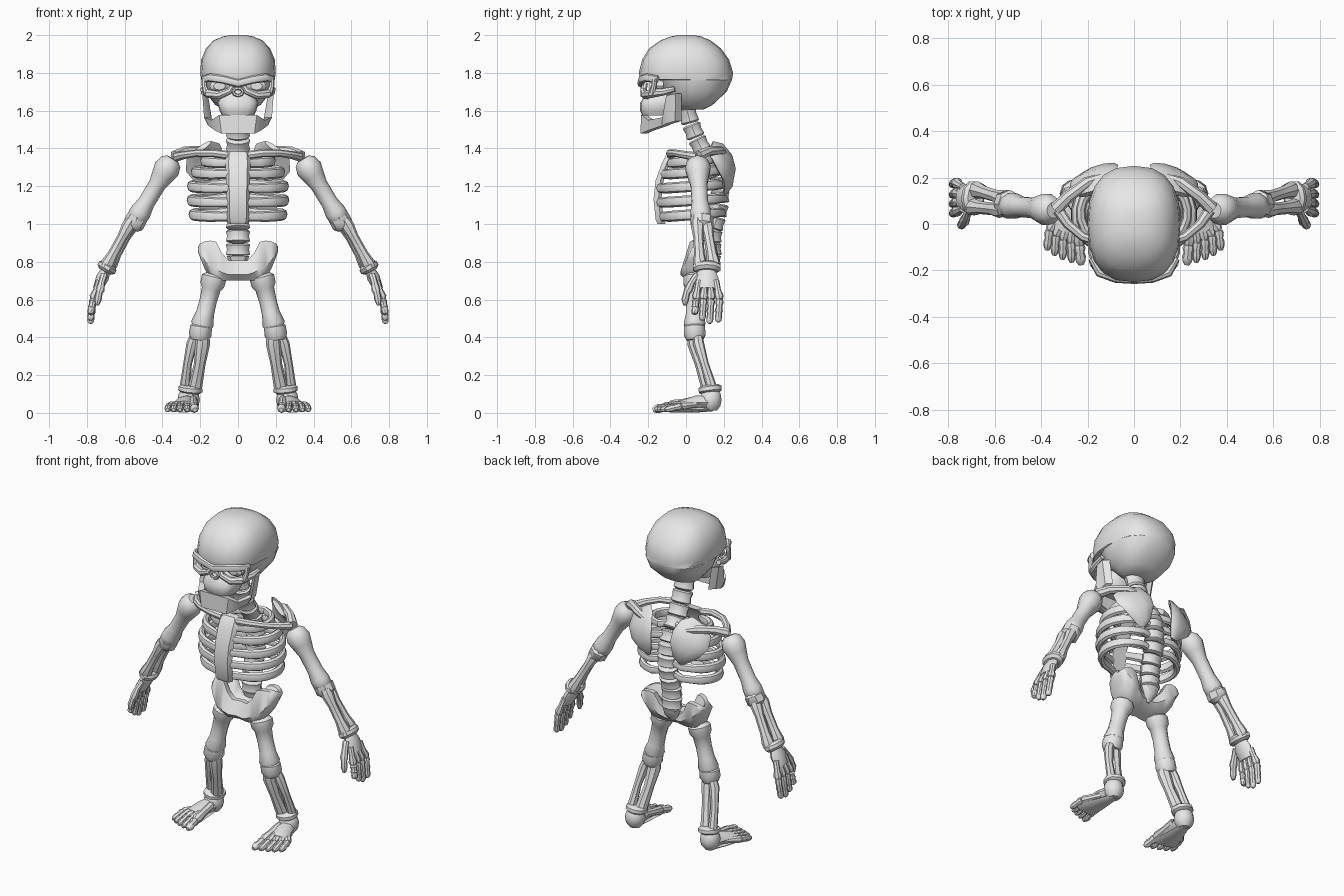
import bpy, bmesh, math
from mathutils import Vector

bone_mat = bpy.data.materials.new("bone_grey")
bone_mat.diffuse_color = (0.8, 0.8, 0.8, 1)


def loft(name, rings, mirror=False, angle=40):
    """Skin a list of closed rings, cap the ends, optionally mirror across x."""
    bm = bmesh.new()
    vs = [[bm.verts.new(p) for p in r] for r in rings]
    n = len(vs[0])
    for a, b in zip(vs, vs[1:]):
        for i in range(n):
            j = (i + 1) % n
            bm.faces.new((a[i], a[j], b[j], b[i]))
    bm.faces.new(vs[0])
    bm.faces.new(vs[-1])
    bmesh.ops.recalc_face_normals(bm, faces=bm.faces)
    me = bpy.data.meshes.new(name)
    bm.to_mesh(me)
    bm.free()
    me.materials.append(bone_mat)
    ob = bpy.data.objects.new(name, me)
    bpy.context.collection.objects.link(ob)
    bpy.ops.object.select_all(action='DESELECT')
    ob.select_set(True)
    bpy.context.view_layer.objects.active = ob
    bpy.ops.object.shade_smooth_by_angle(angle=math.radians(angle))
    if mirror:
        ob.modifiers.new("mirror", 'MIRROR').use_mirror_merge = False
    return ob


def tube(name, path, radii, n=8, ref=(0, 1, 0), mirror=False):
    """Sweep an ellipse along a path; radii are numbers or (side, ref) pairs."""
    pts = [Vector(p) for p in path]
    rings = []
    for i, p in enumerate(pts):
        t = (pts[min(i + 1, len(pts) - 1)] - pts[max(i - 1, 0)]).normalized()
        side = t.cross(Vector(ref)).normalized()
        up = side.cross(t)
        r = radii[i]
        ra, rb = r if isinstance(r, tuple) else (r, r)
        rings.append([p + side * ra * math.cos(k * math.tau / n)
                      + up * rb * math.sin(k * math.tau / n) for k in range(n)])
    return loft(name, rings, mirror)


def bone(name, a, b, profile, **kw):
    """Straight bone from a to b with a (position, radius) profile."""
    a, b = Vector(a), Vector(b)
    return tube(name, [a.lerp(b, t) for t, _ in profile], [r for _, r in profile], **kw)


def oval(z, w, yf, yb, n=20, e=0.8):
    """Horizontal rounded ring with half width w from yf to yb."""
    ring = []
    for k in range(n):
        c, s = math.cos(k * math.tau / n), math.sin(k * math.tau / n)
        ring.append((w * math.copysign(abs(c) ** e, c),
                     (yf + yb) / 2 + (yb - yf) / 2 * math.copysign(abs(s) ** e, s), z))
    return ring


# Skull
loft("cranium", [oval(*r) for r in [
    (1.605, .07, -.03, .09), (1.63, .12, -.06, .14), (1.70, .175, -.13, .215),
    (1.762, .192, -.165, .243), (1.766, .195, -.243, .244), (1.80, .2, -.25, .25),
    (1.87, .195, -.232, .228), (1.93, .17, -.195, .185), (1.972, .13, -.135, .13),
    (1.993, .08, -.08, .08), (2.0, .04, -.04, .04)]])
tube("brow", [(-.185, -.15, 1.765), (-.15, -.21, 1.775), (-.08, -.235, 1.765), (0, -.24, 1.745),
              (.08, -.235, 1.765), (.15, -.21, 1.775), (.185, -.15, 1.765)],
     [(.012, .02)] + [(.018, .022)] * 5 + [(.012, .02)], ref=(0, 0, 1))
tube("cheekbone", [(.022, -.215, 1.745), (.045, -.225, 1.705), (.10, -.215, 1.682),
                   (.155, -.185, 1.69), (.178, -.12, 1.70), (.185, -.06, 1.715)],
     [.014, .018, .022, .024, .02, .014], ref=(0, .5, 1), mirror=True)
tube("outer_socket", [(.165, -.18, 1.69), (.178, -.17, 1.73), (.178, -.165, 1.77)],
     [.018, .014, .016], mirror=True)
loft("eye_socket_back", [[(.098 + s * .052 * math.cos(k * math.tau / 12), y,
                           1.73 + s * .034 * math.sin(k * math.tau / 12)) for k in range(12)]
                         for s, y in ((1, -.12), (1, -.175), (.6, -.192))], mirror=True)
tube("nose_rim", [(.026 * math.sin(a * math.tau / 8), -.232, 1.70 + .02 * math.cos(a * math.tau / 8))
                  for a in range(9)], [.009] * 9, n=6)
loft("upper_jaw", [oval(*r, n=16, e=.65) for r in [
    (1.575, .085, -.232, -.07), (1.60, .098, -.243, -.06), (1.64, .108, -.243, -.05),
    (1.675, .095, -.222, -.05), (1.71, .05, -.205, -.05)]])

# Lower jaw: vertical slab stations x, y, top, bottom
half = [(.19, -.055, 1.69, 1.545), (.188, -.105, 1.68, 1.53), (.18, -.125, 1.565, 1.52),
        (.14, -.20, 1.55, 1.495), (.10, -.238, 1.578, 1.478)]
jaw = [(-x, y, t, b) for x, y, t, b in half] + half[::-1]
loft("lower_jaw", [[(x, y, t), (x * .87, y - .003, b), (x * .72, y + .03, b), (x * .84, y + .03, t)]
                   for x, y, t, b in jaw], angle=30)

# Spine: a chain of waisted blocks
spine = [(0, 1.62), (.025, 1.53), (.055, 1.455), (.09, 1.385), (.14, 1.32), (.17, 1.25), (.18, 1.18),
         (.18, 1.11), (.165, 1.04), (.145, .97), (.138, .90), (.14, .83)]
for (y0, z0), (y1, z1) in zip(spine, spine[1:]):
    bone("vertebra", (0, y0, z0), (0, y1, z1),
         [(.04, (.054, .042)), (.14, (.064, .052)), (.5, (.058, .046)),
          (.86, (.064, .052)), (.96, (.054, .042))], n=10)
tube("tailbone", [(0, .14, .83), (0, .14, .79), (0, .12, .745)], [(.06, .045), (.045, .035), .012])

# Rib cage
for z, w, yf, yb in [(1.335, .20, -.09, .18), (1.275, .25, -.12, .215), (1.20, .27, -.14, .225),
                     (1.125, .272, -.14, .225), (1.05, .262, -.125, .215)]:
    cy, ry = (yf + yb) / 2, (yb - yf) / 2
    path = [(.03, yb - .045, z + .02)]
    for k in range(10):
        a = math.radians(68 - k * 15.5)
        path.append((w * abs(math.cos(a)) ** .75 - .02, cy + (ry - .01) * math.sin(a),
                     z + .012 * math.sin(a)))
    path.append((.045, yf, z - .01))
    tube("rib", path, [(.018, .024)] * 3 + [(.021, .029)] * 7 + [(.018, .026)] * 2,
         ref=(0, 0, 1), mirror=True)
loft("breastbone", [[(-w, y + .012, z), (-w * .75, y - .014, z), (w * .75, y - .014, z),
                     (w, y + .012, z), (w * .8, y + .028, z), (-w * .8, y + .028, z)]
                    for z, y, w in [(1.0, -.135, .05), (1.02, -.146, .058), (1.13, -.158, .06),
                                    (1.23, -.147, .063), (1.32, -.115, .066), (1.37, -.09, .064),
                                    (1.385, -.075, .05)]])

# Shoulder girdle
tube("collarbone", [(.055, -.08, 1.365), (.13, -.085, 1.375), (.22, -.055, 1.375),
                    (.285, .0, 1.365), (.325, .06, 1.355)],
     [.022, .021, .019, .021, .025], ref=(0, 0, 1), mirror=True)
tube("shoulder_blade", [(.19, .13, 1.405), (.185, .165, 1.385), (.175, .205, 1.325),
                        (.15, .228, 1.265), (.125, .222, 1.20), (.115, .208, 1.165)],
     [(.06, .015), (.10, .022), (.115, .027), (.095, .026), (.055, .022), (.02, .01)],
     n=10, ref=(.4, 1, .2), mirror=True)
tube("shoulder_ridge", [(.12, .21, 1.37), (.20, .18, 1.39), (.28, .12, 1.385), (.335, .065, 1.36)],
     [.014, .024, .026, .03], ref=(0, 0, 1), mirror=True)

# Pelvis basin: stations x, top, bottom, front, back
hp = [(0, .808, .70, -.02, .13), (.05, .808, .70, -.03, .14), (.085, .845, .70, -.03, .155),
      (.115, .905, .70, -.025, .165), (.145, .912, .708, -.015, .17), (.175, .908, .76, .0, .17),
      (.2, .897, .82, .02, .16), (.213, .88, .855, .05, .14)]
hips = [(-x, *r) for x, *r in hp[:0:-1]] + hp
loft("pelvis", [[(x, f, b + (t - b) * .3), (x, f + .035, b), (x, k - .04, b + (t - b) * .15),
                 (x, k, b + (t - b) * .5), (x, k - .01, t - .01), (x, k - .04, t - .01),
                 (x, (f + k) / 2 + .01, t - (t - b) * .35), (x, f + .075, t), (x, f + .045, t)]
                for x, t, b, f, k in hips], angle=50)

# Arms
bone("upper_arm", (.345, .06, 1.345), (.545, .08, 1.015),
     [(0, .035), (.05, .058), (.16, .07), (.27, .06), (.42, .046), (.7, .045),
      (.85, .056), (.95, .055), (1, .04)], n=10, mirror=True)
bone("elbow", (.525, .085, 1.05), (.565, .085, .975),
     [(0, (.035, .04)), (.25, (.056, .062)), (.75, (.056, .06)), (1, (.035, .04))], mirror=True)
for name, y0, y1, x in (("forearm_front", .06, .075, .008), ("forearm_back", .105, .15, -.008)):
    bone(name, (.555 + x, y0, 1.02), (.695 + x, y1, .765),
         [(0, .03), (.12, .036), (.35, .027), (.7, .028), (.9, .037), (1, .033)], mirror=True)
bone("wrist", (.682, .11, .79), (.705, .11, .748),
     [(0, (.038, .062)), (.3, (.052, .076)), (.7, (.052, .076)), (1, (.035, .06))],
     n=10, mirror=True)
bone("palm", (.70, .11, .755), (.745, .11, .655),
     [(0, (.026, .045)), (.4, (.034, .062)), (1, (.024, .06))], mirror=True)
for i, (y, tz) in enumerate([(.045, .52), (.085, .49), (.125, .472), (.17, .48)]):
    b, k = Vector((.735, .068 + i * .03, .70)), Vector((.766, y + .008, .60))
    t = Vector((.782, y, tz))
    bone("hand_bone", b, k, [(0, .018), (.5, .017), (.85, .025), (1, .018)], mirror=True)
    bone("finger", k, t, [(0, .017), (.1, .022), (.3, .017), (.5, .021), (.58, .017),
                          (.75, .019), (.92, .017), (1, .008)], mirror=True)
tube("thumb", [(.71, .06, .73), (.722, .03, .69), (.73, .012, .65), (.735, .004, .635),
               (.742, -.004, .60), (.745, -.006, .57)],
     [.02, .018, .024, .018, .02, .01], mirror=True)

# Legs
bone("thigh", (.122, .05, .735), (.195, .045, .445),
     [(0, .045), (.06, .066), (.2, .064), (.28, .05), (.5, .046), (.72, .048),
      (.9, .06), (1, .05)], n=10, mirror=True)
bone("knee", (.192, .045, .475), (.205, .047, .385),
     [(0, .04), (.2, .058), (.7, .06), (1, .045)], n=10, mirror=True)
for name, dx, dy, r in (("shin_inner", -.024, -.008, .036), ("shin_outer", .032, .012, .027)):
    tube(name, [(.205 + dx * .8, .05 + dy, .40), (.212 + dx, .055 + dy, .365),
                (.23 + dx * 1.15, .085 + dy, .26), (.248 + dx, .12 + dy, .15),
                (.252 + dx, .13 + dy, .115)],
         [r, r * 1.1, r * .85, r, r], mirror=True)
bone("ankle", (.25, .125, .145), (.254, .13, .105),
     [(0, .05), (.25, .064), (.75, .064), (1, .05)], n=10, mirror=True)

# Feet
bone("heel", (.26, .132, .125), (.262, .132, .012),
     [(0, .035), (.2, .053), (.5, .059), (.8, .052), (1, .032)], n=10, mirror=True)
tube("instep", [(.262, .13, .055), (.275, .05, .055), (.29, -.03, .04)],
     [(.045, .042), (.055, .036), (.07, .024)], ref=(0, 0, 1), mirror=True)
for i, (tx, ty) in enumerate([(.228, -.175), (.268, -.165), (.307, -.152), (.342, -.135), (.374, -.112)]):
    r = .026 if i == 0 else .021
    b = Vector((.238 + i * .016, .07, .07 - i * .006))
    k = Vector((tx + (.29 - tx) * .12, ty + .085, .036))
    t = Vector((tx, ty, .016))
    bone("foot_bone", b, k, [(0, r * .9), (.5, r * .85), (.88, r * 1.1), (1, r * .8)],
         ref=(0, 0, 1), mirror=True)
    bone("toe", k, t, [(0, r * .8), (.15, r), (.4, r * .75), (.6, r * .95), (.85, r * .75), (1, r * .45)],
         ref=(0, 0, 1), mirror=True)
bone("sole", (.262, .14, .02), (.297, -.085, .017),
     [(0, (.03, .012)), (.4, (.05, .017)), (1, (.08, .015))], ref=(0, 0, 1), mirror=True)
